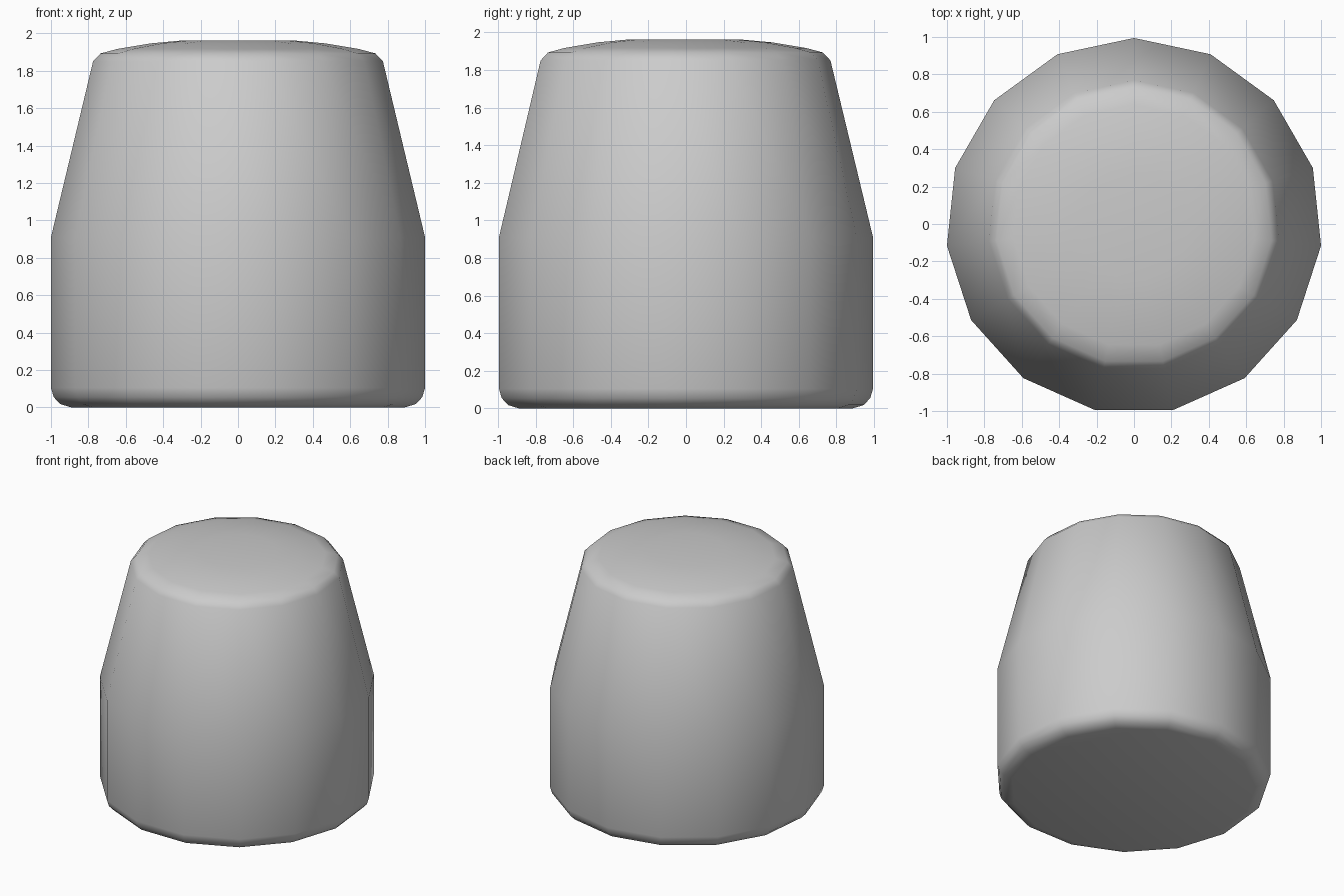
import bpy, bmesh, math

if "Cube" in bpy.data.objects:
    bpy.data.objects.remove(bpy.data.objects["Cube"])

SIDES = 15
R = 1 / math.sin(math.radians(96))   # makes the 15-gon exactly 2 wide in x
SHIFT = -R * (1 - math.cos(math.pi / SIDES)) / 2   # centres it in y

# (radius, height) from the base, up the tapered wall, over the shallow dome
PROFILE = [(0.89, 0.0), (0.95, 0.018), (0.985, 0.055), (1.0, 0.105),
           (1.0, 0.91), (0.775, 1.85), (0.735, 1.893), (0.645, 1.917),
           (0.465, 1.947), (0.29, 1.963)]

bm = bmesh.new()
rings = []
for r, z in PROFILE:
    rings.append([bm.verts.new((r * R * math.sin(2 * math.pi * i / SIDES),
                                r * R * math.cos(2 * math.pi * i / SIDES) + SHIFT, z))
                  for i in range(SIDES)])

# walls and end caps
for low, high in zip(rings, rings[1:]):
    for i in range(SIDES):
        j = (i + 1) % SIDES
        bm.faces.new((low[i], low[j], high[j], high[i]))
bm.faces.new(rings[0])
bm.faces.new(rings[-1])
bmesh.ops.recalc_face_normals(bm, faces=bm.faces)
for f in bm.faces:
    f.smooth = True

mesh = bpy.data.meshes.new("tapered_cap")
bm.to_mesh(mesh)
bm.free()
cap = bpy.data.objects.new("tapered_cap", mesh)
bpy.context.collection.objects.link(cap)
